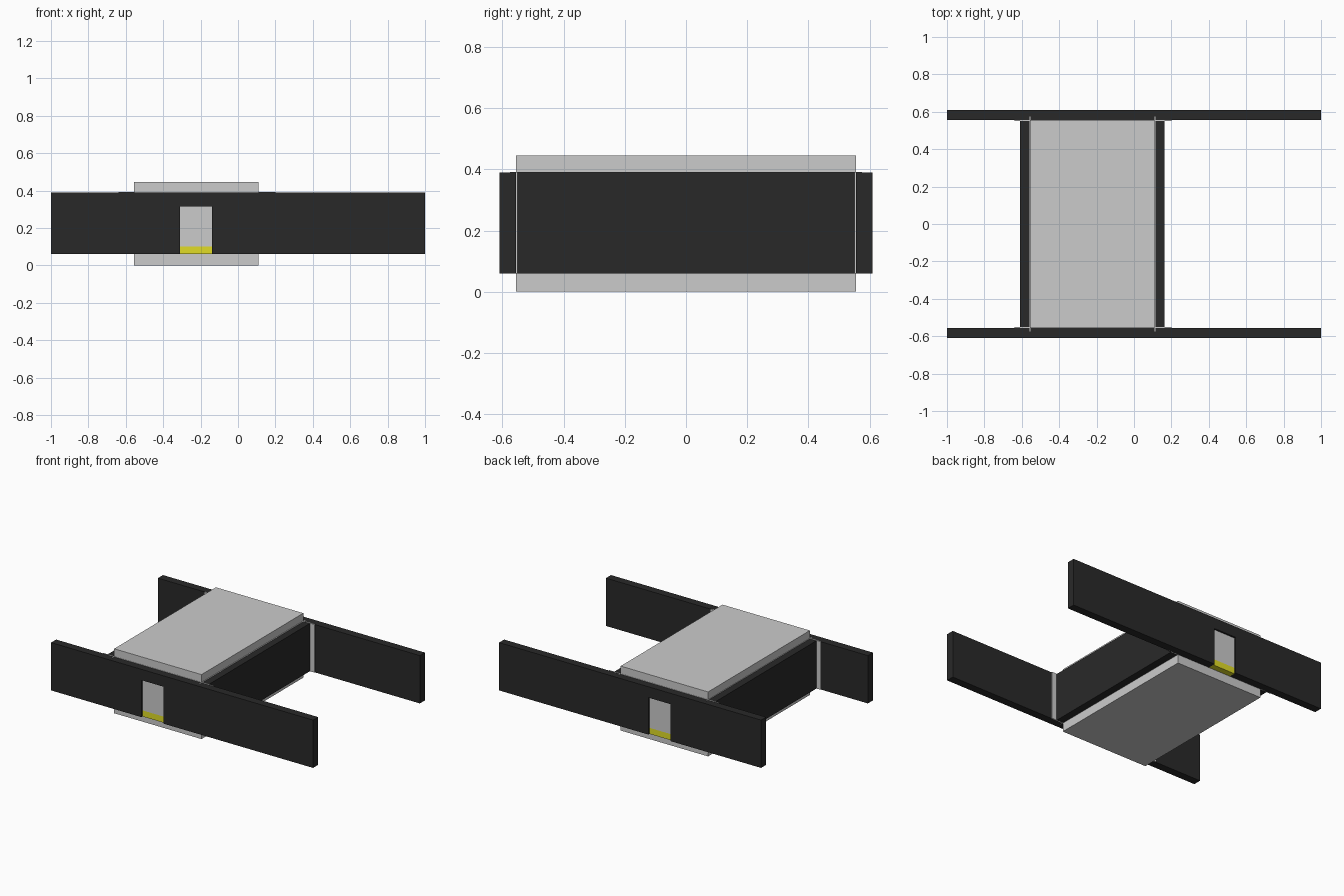
import bpy, bmesh
from mathutils import Vector

if "Cube" in bpy.data.objects:
    bpy.data.objects.remove(bpy.data.objects["Cube"])


def material(name, color):
    m = bpy.data.materials.new(name)
    m.diffuse_color = color
    m.use_nodes = True
    m.node_tree.nodes["Principled BSDF"].inputs["Base Color"].default_value = m.diffuse_color
    return m


dark = material("dark_board", (0.022, 0.022, 0.022, 1))
yellow = material("yellow_strip", (0.75, 0.72, 0.02, 1))


def finish(name, bm, mat):
    bmesh.ops.recalc_face_normals(bm, faces=bm.faces)
    me = bpy.data.meshes.new(name)
    bm.to_mesh(me)
    bm.free()
    ob = bpy.data.objects.new(name, me)
    bpy.context.collection.objects.link(ob)
    if mat:
        me.materials.append(mat)
    return ob


def box(name, x, y, z, mat=None):
    bm = bmesh.new()
    bmesh.ops.create_cube(bm, size=1)
    for v in bm.verts:
        v.co = Vector(r[0] + (r[1] - r[0]) * (c + 0.5)
                      for r, c in zip((x, y, z), v.co))
    return finish(name, bm, mat)


def extrude_xz(name, profile, y0, y1, mat):
    bm = bmesh.new()
    f = bm.faces.new([bm.verts.new((x, y0, z)) for x, z in profile])
    ext = bmesh.ops.extrude_face_region(bm, geom=[f], use_keep_orig=True)
    verts = [v for v in ext["geom"] if isinstance(v, bmesh.types.BMVert)]
    bmesh.ops.translate(bm, verts=verts, vec=(0, y1 - y0, 0))
    return finish(name, bm, mat)


Z0, Z1 = 0.06, 0.39          # board height range
NX0, NX1, NZ = -0.31, -0.14, 0.315   # doorway opening

# Long side boards with a doorway notch, a grey insert and a yellow strip
notched = [(-1, Z0), (NX0, Z0), (NX0, NZ), (NX1, NZ),
           (NX1, Z0), (1, Z0), (1, Z1), (-1, Z1)]
for side, s in (("front", -1), ("back", 1)):
    extrude_xz(side + "_long_board", notched, s * 0.555, s * 0.61, dark)
    inner, outer = sorted((s * 0.555, s * 0.598))
    box(side + "_door_insert", (NX0, NX1), (inner, outer), (0.102, NZ))
    box(side + "_door_strip", (NX0, NX1), (inner, outer), (Z0, 0.102), yellow)
    # thin liner sheet against the inside of the board
    a, b = sorted((s * 0.551, s * 0.557))
    box(side + "_liner", (-0.64, 0.2), (a, b), (Z0, Z1 + 0.002))

# Short end boards with thin inner liners
for side, x0, x1, lx in (("left", -0.61, -0.557, -0.557),
                         ("right", 0.112, 0.163, 0.112)):
    box(side + "_end_board", (x0, x1), (-0.555, 0.555), (Z0, Z1), dark)
    box(side + "_end_liner", (lx - 0.003, lx + 0.003),
        (-0.575, 0.575), (Z0, Z1 + 0.002))

# Top and bottom slabs
box("top_slab", (-0.557, 0.11), (-0.555, 0.555), (Z1, 0.445))
box("bottom_slab", (-0.557, 0.11), (-0.555, 0.555), (0, Z0))
